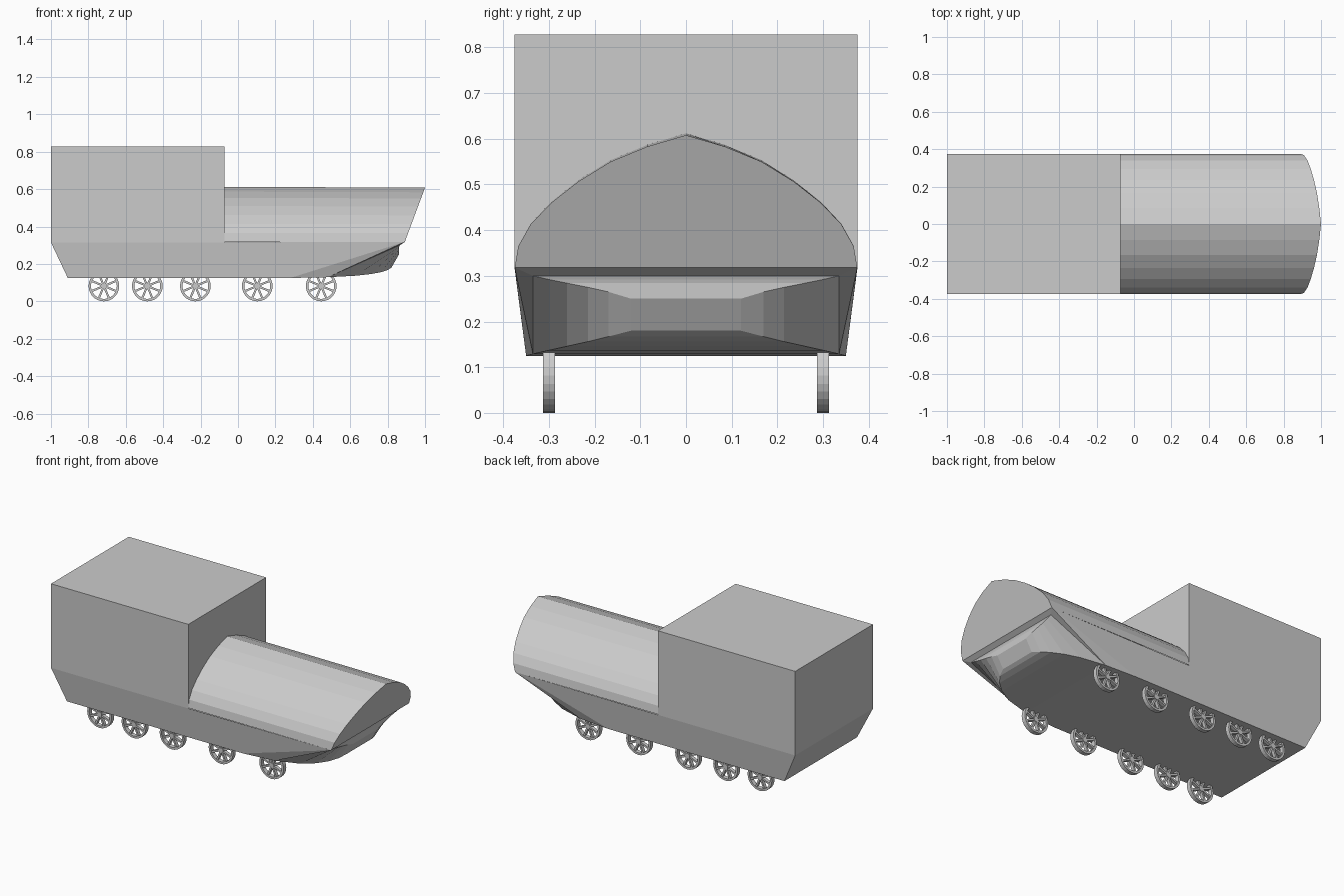
import bpy, bmesh, math
from mathutils import Matrix, Vector

if "Cube" in bpy.data.objects:
    bpy.data.objects.remove(bpy.data.objects["Cube"])


def make(name, verts, faces):
    bm = bmesh.new()
    vs = [bm.verts.new(v) for v in verts]
    for f in faces:
        bm.faces.new([vs[i] for i in f])
    bmesh.ops.recalc_face_normals(bm, faces=bm.faces)
    me = bpy.data.meshes.new(name)
    bm.to_mesh(me)
    bm.free()
    ob = bpy.data.objects.new(name, me)
    bpy.context.collection.objects.link(ob)
    return ob


# Rear cabin: box open underneath, where it meets the hull
XC, W = -0.073, 0.375
cab = [(x, y, z) for z in (0.315, 0.828)
       for x, y in ((-1, -W), (XC, -W), (XC, W), (-1, W))]
make("cabin", cab, [(4, 5, 6, 7), (0, 1, 5, 4), (1, 2, 6, 5), (2, 3, 7, 6), (3, 0, 4, 7)])

# Arched hood with a pointed ridge and a raked front
half = [(0.375, 0.318), (0.367, 0.365), (0.34, 0.413), (0.295, 0.46),
        (0.235, 0.507), (0.165, 0.55), (0.085, 0.583)]
arch = [(-y, z) for y, z in half] + [(0, 0.608)] + [(y, z) for y, z in reversed(half)]
n = len(arch)
back = [(XC, y, z + 0.004 * (z - 0.318) / 0.29) for y, z in arch]
front = [(0.892 + (z - 0.318) * 0.108 / 0.29, y, z) for y, z in arch]
hood = make("hood", back + front,
            [(i, i + 1, n + i + 1, n + i) for i in range(n - 1)] + [tuple(range(n, 2 * n))])

# Lower hull: tapered tub plus scooped nose.
# Each nose rib: half width, upper x, upper z, lower x, lower z
ribs = [(0.12, 0.86, 0.25, 0.82, 0.18), (0.17, 0.86, 0.265, 0.80, 0.167),
        (0.215, 0.86, 0.275, 0.765, 0.156), (0.26, 0.86, 0.284, 0.71, 0.146),
        (0.30, 0.862, 0.292, 0.63, 0.137), (0.335, 0.865, 0.30, 0.48, 0.129)]
verts, faces = [], []
for s in (-1, 1):
    verts += [(-1, s * W, 0.315), (XC, s * W, 0.315), (0.892, s * W, 0.318),
              (0.28, s * 0.35, 0.125), (-0.91, s * 0.35, 0.125)]
    verts += [(ux, s * y, uz) for y, ux, uz, lx, lz in ribs]
    verts += [(lx, s * y, lz) for y, ux, uz, lx, lz in ribs]
r = len(ribs)
N = 5 + 2 * r
for o in (0, N):
    faces.append(tuple(o + i for i in range(5)))                      # side
    for i in range(r - 1):                                            # nose strips
        faces.append((o + 5 + i, o + 6 + i, o + 6 + r + i, o + 5 + r + i))
    faces.append((o + 4 + r, o + 2, o + 4 + 2 * r))                   # corner fans
    faces.append((o + 2, o + 3, o + 4 + 2 * r))
faces += [(5, 5 + r, N + 5 + r, N + 5), (0, 4, N + 4, N), (3, 4, N + 4, N + 3),
          (2, 4 + r, N + 4 + r, N + 2), (3, 4 + 2 * r, N + 4 + 2 * r, N + 3)]
for i in range(r - 1):                                                # scoop and keel strips
    faces.append((5 + i, 6 + i, N + 6 + i, N + 5 + i))
    faces.append((5 + r + i, 6 + r + i, N + 6 + r + i, N + 5 + r + i))
make("hull", verts, faces)


# Spoked wheel mesh, axle along y
def wheel_mesh(R=0.082, rim=0.069, hub=0.016, h=0.013, seg=28, spokes=8):
    bm = bmesh.new()
    prof = [(rim, -h), (R, -h), (R, h), (rim, h)]
    rings = [[bm.verts.new((p * math.cos(2 * math.pi * k / seg), y,
                            p * math.sin(2 * math.pi * k / seg))) for p, y in prof]
             for k in range(seg)]
    for k in range(seg):
        a, b = rings[k], rings[(k + 1) % seg]
        for j in range(4):
            bm.faces.new((a[j], a[(j + 1) % 4], b[(j + 1) % 4], b[j]))
    bmesh.ops.create_cone(bm, cap_ends=True, segments=16, radius1=hub, radius2=hub,
                          depth=2 * h, matrix=Matrix.Rotation(math.pi / 2, 4, 'X'))
    length = rim - hub + 0.006
    for k in range(spokes):
        m = (Matrix.Rotation(2 * math.pi * (k + 0.5) / spokes, 4, 'Y')
             @ Matrix.Translation(((rim + hub) / 2, 0, 0))
             @ Matrix.Diagonal(Vector((length, 1.6 * h, 0.011, 1))))
        bmesh.ops.create_cube(bm, size=1, matrix=m)
    bmesh.ops.recalc_face_normals(bm, faces=bm.faces)
    me = bpy.data.meshes.new("wheel")
    bm.to_mesh(me)
    bm.free()
    return me


# Five wheels on each side
wheel = wheel_mesh()
for side, y in (("front", -0.3), ("back", 0.3)):
    for i, x in enumerate((-0.717, -0.485, -0.228, 0.103, 0.445)):
        ob = bpy.data.objects.new(f"{side}_wheel_{i + 1}", wheel)
        ob.location = (x, y, 0.082)
        bpy.context.collection.objects.link(ob)
